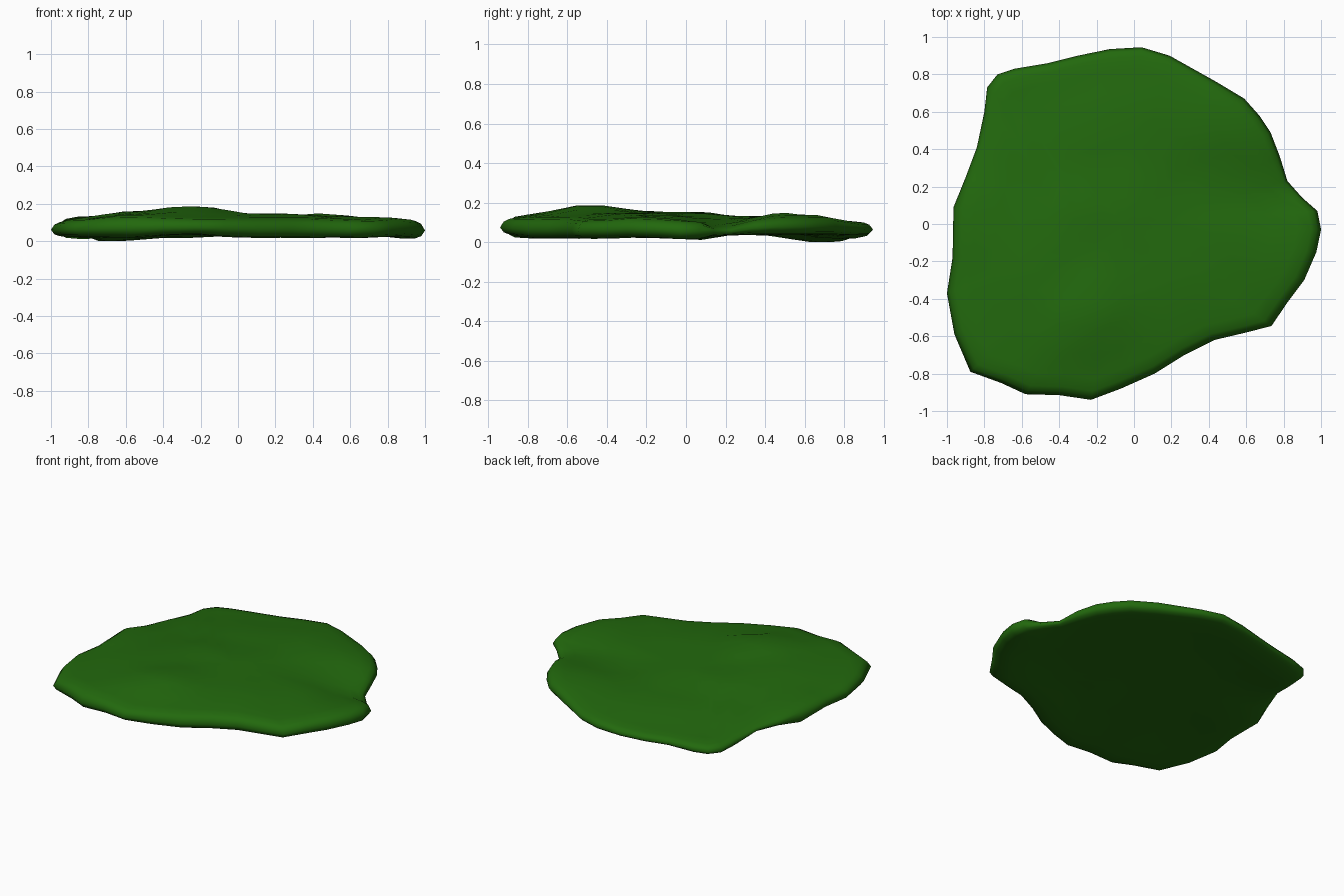
import bpy, bmesh
from mathutils import Vector

cube = bpy.data.objects.get("Cube")
if cube:
    bpy.data.objects.remove(cube, do_unlink=True)

# Irregular leaf outline, counter-clockwise from the tip
OUTLINE = [
    (1.0, -.03), (.98, .07), (.9, .14), (.82, .23), (.78, .36), (.73, .49),
    (.67, .58), (.59, .67), (.44, .76), (.19, .9), (.04, .945), (-.13, .935),
    (-.3, .9), (-.46, .86), (-.64, .83), (-.73, .8), (-.785, .73), (-.8, .6),
    (-.84, .41), (-.9, .25), (-.965, .09), (-.97, -.18), (-1.0, -.37),
    (-.96, -.59), (-.875, -.79), (-.71, -.85), (-.58, -.91), (-.4, -.915),
    (-.23, -.94), (-.07, -.88), (.11, -.8), (.27, -.7), (.43, -.62),
    (.6, -.58), (.735, -.545), (.82, -.42), (.91, -.3), (.975, -.15)]
CENTRE = Vector((-.05, 0))

# Hills and hollows: x, y, height of the lower skin, height of the upper skin
HILLS = [
    # middle
    (0, 0, .05, .147), (-.3, 0, .045, .156), (.2, -.3, .045, .15), (.5, -.1, .045, .138),
    (-.25, -.5, .042, .19), (-.55, -.3, .038, .162), (-.2, .4, .045, .122),
    (.4, .25, .045, .12), (-.6, .3, .038, .115),
    # front edge
    (-.88, -.68, .02, .125), (-.6, -.84, .02, .145), (-.22, -.88, .038, .13),
    (.05, -.8, .018, .13), (.35, -.6, .018, .13), (.7, -.48, .018, .12),
    # right-hand tip and the fold beside it
    (.9, -.28, .025, .135), (.97, .03, .01, .125), (.85, .19, .035, .07),
    (.68, .22, .038, .098),
    (.7, .42, .04, .138), (.47, .52, .04, .154), (.55, .64, .04, .135),
    # back edge
    (.15, .55, .045, .137), (.1, .87, .035, .11), (-.3, .85, .018, .082),
    (-.72, .68, 0, .075),
    # left edge
    (-.85, .36, .05, .095), (-.84, .04, .012, .138), (-.97, -.25, .025, .112)]

# Cross-section from the lower skin round the rim to the upper skin
SECTION = [(.15, -1), (.3, -1), (.45, -1), (.6, -1), (.75, -1), (.87, -1),
           (.95, -.9), (.98, -.65), (1, 0), (.98, .55), (.95, .8), (.88, .95),
           (.75, 1), (.6, 1), (.45, 1), (.3, 1), (.15, 1)]


def skin_point(p, level):
    """Height blended from the nearby hills; level runs from -1 (under) to 1 (top)."""
    total = low = top = 0
    for x, y, hill_low, hill_top in HILLS:
        weight = ((p.x - x) ** 2 + (p.y - y) ** 2 + .012) ** -2
        total += weight
        low += weight * hill_low
        top += weight * hill_top
    low, top = low / total, top / total
    rim = low + (top - low) * .42
    z = rim + level * ((top - rim) if level > 0 else (rim - low))
    return (p.x, p.y, z)


bm = bmesh.new()
rings = [[bm.verts.new(skin_point(CENTRE.lerp(Vector(p), s), level)) for p in OUTLINE]
         for s, level in SECTION]
n = len(OUTLINE)
for lower, upper in zip(rings, rings[1:]):
    for i in range(n):
        j = (i + 1) % n
        bm.faces.new((lower[i], lower[j], upper[j], upper[i]))
# Close the centre of both skins
for ring, level in ((rings[0], -1), (rings[-1], 1)):
    hub = bm.verts.new(skin_point(CENTRE, level))
    for i in range(n):
        bm.faces.new((ring[i], ring[(i + 1) % n], hub))
bmesh.ops.recalc_face_normals(bm, faces=bm.faces)
# Rest the lowest point on the ground
drop = min(v.co.z for v in bm.verts)
for v in bm.verts:
    v.co.z -= drop
for f in bm.faces:
    f.smooth = True

mesh = bpy.data.meshes.new("leaf_pad")
bm.to_mesh(mesh)
bm.free()
leaf = bpy.data.objects.new("leaf_pad", mesh)
bpy.context.collection.objects.link(leaf)

green = bpy.data.materials.new("leaf_green")
green.use_nodes = True
color = (.016, .14, .004, 1)
green.diffuse_color = color
green.node_tree.nodes["Principled BSDF"].inputs["Base Color"].default_value = color
mesh.materials.append(green)
